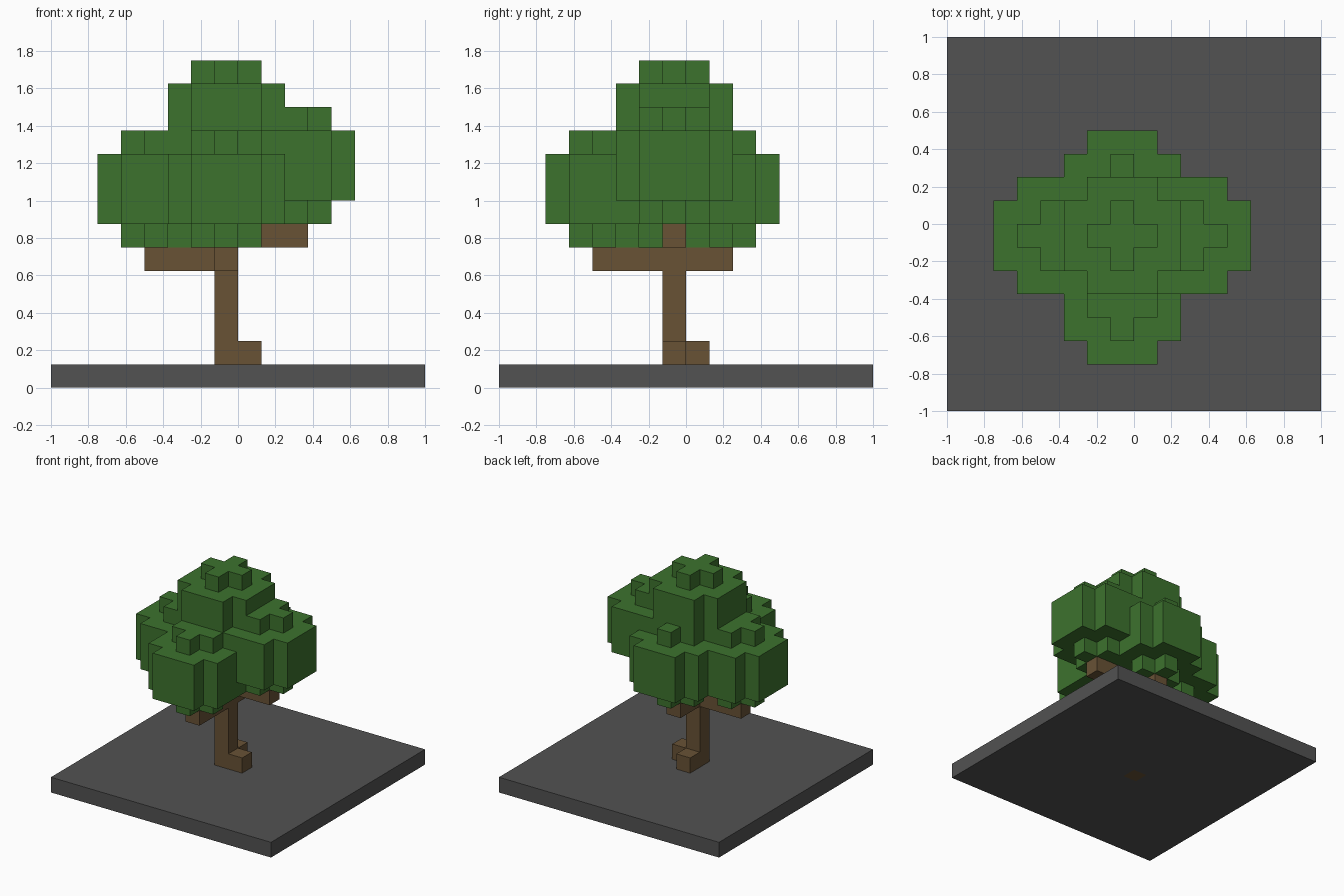
import bpy
import bmesh
from itertools import product

U = 0.125  # edge length of one block

if "Cube" in bpy.data.objects:
    bpy.data.objects.remove(bpy.data.objects["Cube"])


def material(name, colour):
    mat = bpy.data.materials.new(name)
    mat.use_nodes = True
    mat.diffuse_color = (*colour, 1)
    mat.node_tree.nodes["Principled BSDF"].inputs["Base Color"].default_value = (*colour, 1)
    return mat


stone = material("stone_grey", (0.084, 0.084, 0.084))
bark = material("bark_brown", (0.138, 0.084, 0.036))
leaf = material("leaf_green", (0.046, 0.170, 0.027))


def blocks(name, cells, mat):
    """Build the outer skin of a set of unit blocks."""
    cells = set(cells)
    bm = bmesh.new()
    for cell in cells:
        for axis, side in product(range(3), (0, 1)):
            neighbour = list(cell)
            neighbour[axis] += 2 * side - 1
            if tuple(neighbour) in cells:
                continue
            ring = []
            for a, b in ((0, 0), (1, 0), (1, 1), (0, 1)):
                corner = list(cell)
                corner[axis] += side
                corner[(axis + 1) % 3] += a
                corner[(axis + 2) % 3] += b
                ring.append(bm.verts.new([c * U for c in corner]))
            bm.faces.new(ring if side else ring[::-1])
    bmesh.ops.remove_doubles(bm, verts=bm.verts[:], dist=U / 100)
    mesh = bpy.data.meshes.new(name)
    bm.to_mesh(mesh)
    bm.free()
    mesh.materials.append(mat)
    obj = bpy.data.objects.new(name, mesh)
    bpy.context.collection.objects.link(obj)


def box(x, y, z):
    return product(range(*x), range(*y), range(*z))


def clump(name, cx, cy, cz):
    """Rounded ball of leaves: a wide middle with a small cross above and below."""
    cells = []
    for x, y, z in box((-2, 3), (-2, 3), (-2, 3)):
        reach = 3 if abs(z) < 2 else 1
        if abs(x) + abs(y) <= reach:
            cells.append((cx + x, cy + y, cz + z))
    blocks(name, cells, leaf)


# Ground slab, with the trunk passing through it
trunk = (-1, 0)
slab = [c for c in box((-8, 8), (-8, 8), (0, 1)) if c[:2] != (-1, -1)]
blocks("ground_slab", slab, stone)

# Trunk, roots and branches
blocks("trunk", box(trunk, trunk, (0, 8)), bark)
blocks("left_root", box((0, 1), trunk, (1, 2)), bark)
blocks("back_root", box(trunk, (0, 1), (1, 2)), bark)
blocks("right_branch", box((-4, -1), trunk, (5, 6)), bark)
blocks("front_branch", box(trunk, (-4, -1), (5, 6)), bark)
blocks("back_branch", box(trunk, (0, 2), (5, 6)), bark)
blocks("left_branch", box((0, 3), trunk, (6, 7)), bark)

# Leaves, one clump at each branch tip and one on top
clump("right_leaves", -4, -1, 8)
clump("front_leaves", -1, -4, 8)
clump("back_leaves", -1, 1, 8)
clump("left_leaves", 2, -1, 9)
clump("top_leaves", -1, -1, 11)
